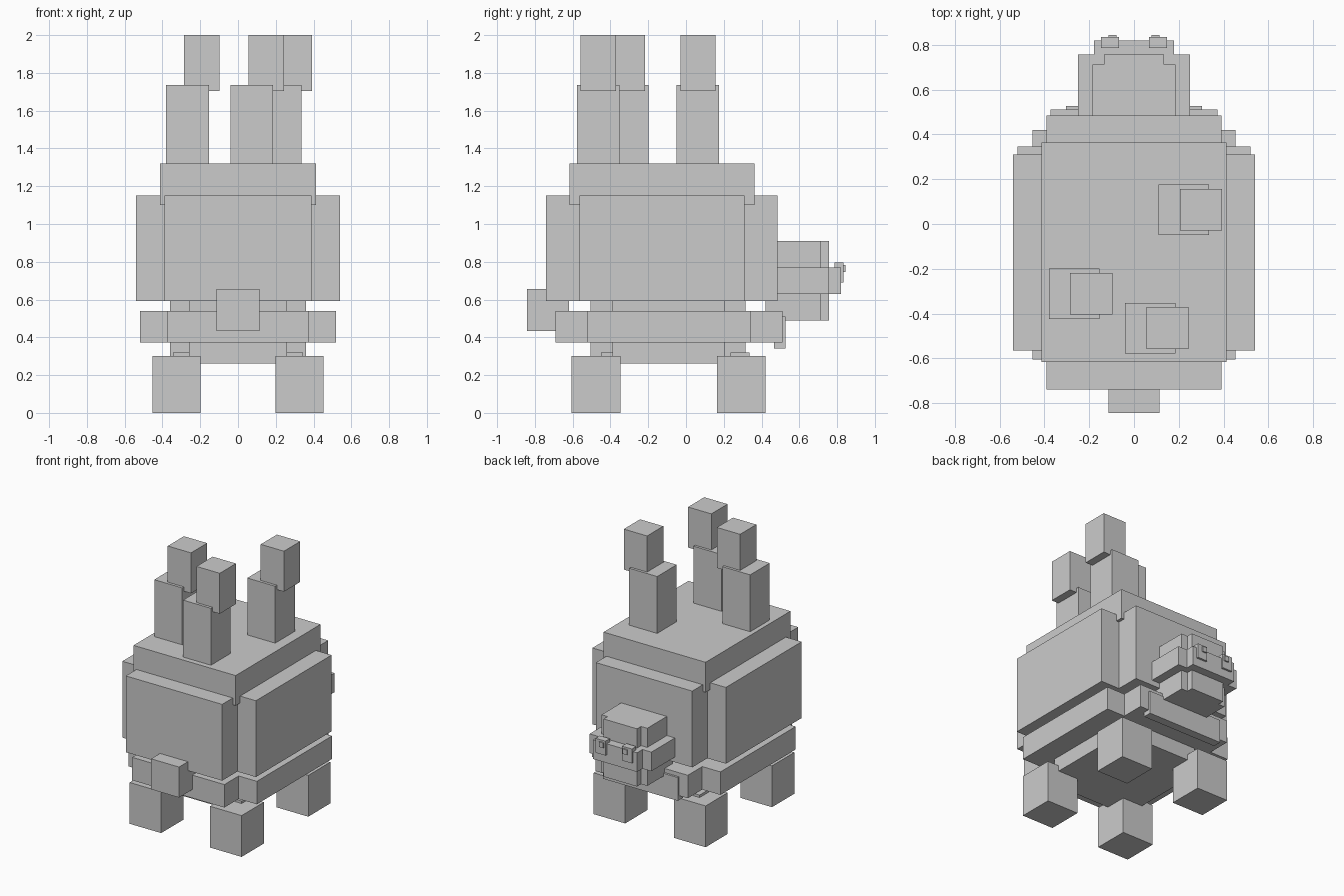
import bpy
import bmesh

cube = bpy.data.objects.get("Cube")
if cube:
    bpy.data.objects.remove(cube, do_unlink=True)

grey = bpy.data.materials.new("plain grey")
grey.use_nodes = True
colour = (0.6, 0.6, 0.6, 1)
grey.diffuse_color = colour
grey.node_tree.nodes["Principled BSDF"].inputs["Base Color"].default_value = colour


def box(name, x, y, z):
    """Box between the given (low, high) limits on each axis."""
    bm = bmesh.new()
    bmesh.ops.create_cube(bm, size=1)
    limits = (x, y, z)
    for v in bm.verts:
        v.co = [hi if c > 0 else lo for c, (lo, hi) in zip(v.co, limits)]
    mesh = bpy.data.meshes.new(name)
    bm.to_mesh(mesh)
    bm.free()
    mesh.materials.append(grey)
    obj = bpy.data.objects.new(name, mesh)
    bpy.context.collection.objects.link(obj)
    return obj


def centred(name, half_x, y, z):
    return box(name, (-half_x, half_x), y, z)


def pair(name, x, y, z):
    box("left_" + name, x, y, z)
    box("right_" + name, (-x[1], -x[0]), y, z)


# Shell: cap, wide side panels, long end panels
centred("shell_cap", 0.413, (-0.617, 0.363), (1.10, 1.32))
shell_z = (0.592, 1.15)
centred("shell_side_panels", 0.54, (-0.565, 0.31), shell_z)
centred("shell_end_panels", 0.39, (-0.74, 0.485), shell_z)

# Rim around the bottom of the shell
rim_z = (0.372, 0.54)
centred("rim_sides", 0.52, (-0.525, 0.345), rim_z)
centred("rim_ends", 0.373, (-0.69, 0.512), rim_z)

# Cross-shaped body
body_z = (0.262, 0.65)
centred("body_wide", 0.36, (-0.39, 0.205), body_z)
centred("body_long", 0.26, (-0.505, 0.315), body_z)

# Feet and short legs
for end, foot_y, leg_y in (("front", (-0.605, -0.347), (-0.45, -0.35)),
                           ("back", (0.165, 0.42), (0.235, 0.335))):
    pair(end + "_foot", (0.198, 0.453), foot_y, (0, 0.302))
    pair(end + "_leg", (0.24, 0.345), leg_y, (0.25, 0.32))

# Tail and collar
centred("tail", 0.113, (-0.843, -0.62), (0.434, 0.657))
centred("collar", 0.303, (0.465, 0.527), (0.34, 0.51))

# Head
head_z = (0.488, 0.91)
cheek_z = (0.63, 0.77)
centred("head_wide", 0.185, (0.42, 0.712), head_z)
centred("head_long", 0.135, (0.42, 0.758), head_z)
centred("cheeks", 0.25, (0.485, 0.757), cheek_z)
centred("snout", 0.178, (0.485, 0.82), cheek_z)
pair("eye", (0.067, 0.147), (0.785, 0.835), (0.69, 0.795))
pair("pupil", (0.078, 0.113), (0.82, 0.845), (0.745, 0.782))

# Stacked towers on the shell
for side, x, y in (("right", -0.38, -0.425), ("front", -0.04, -0.578), ("left", 0.11, -0.05)):
    box(side + "_tower_base", (x, x + 0.226), (y, y + 0.226), (1.30, 1.736))
    box(side + "_tower_top", (x + 0.095, x + 0.283), (y + 0.02, y + 0.207), (1.704, 2.0))
